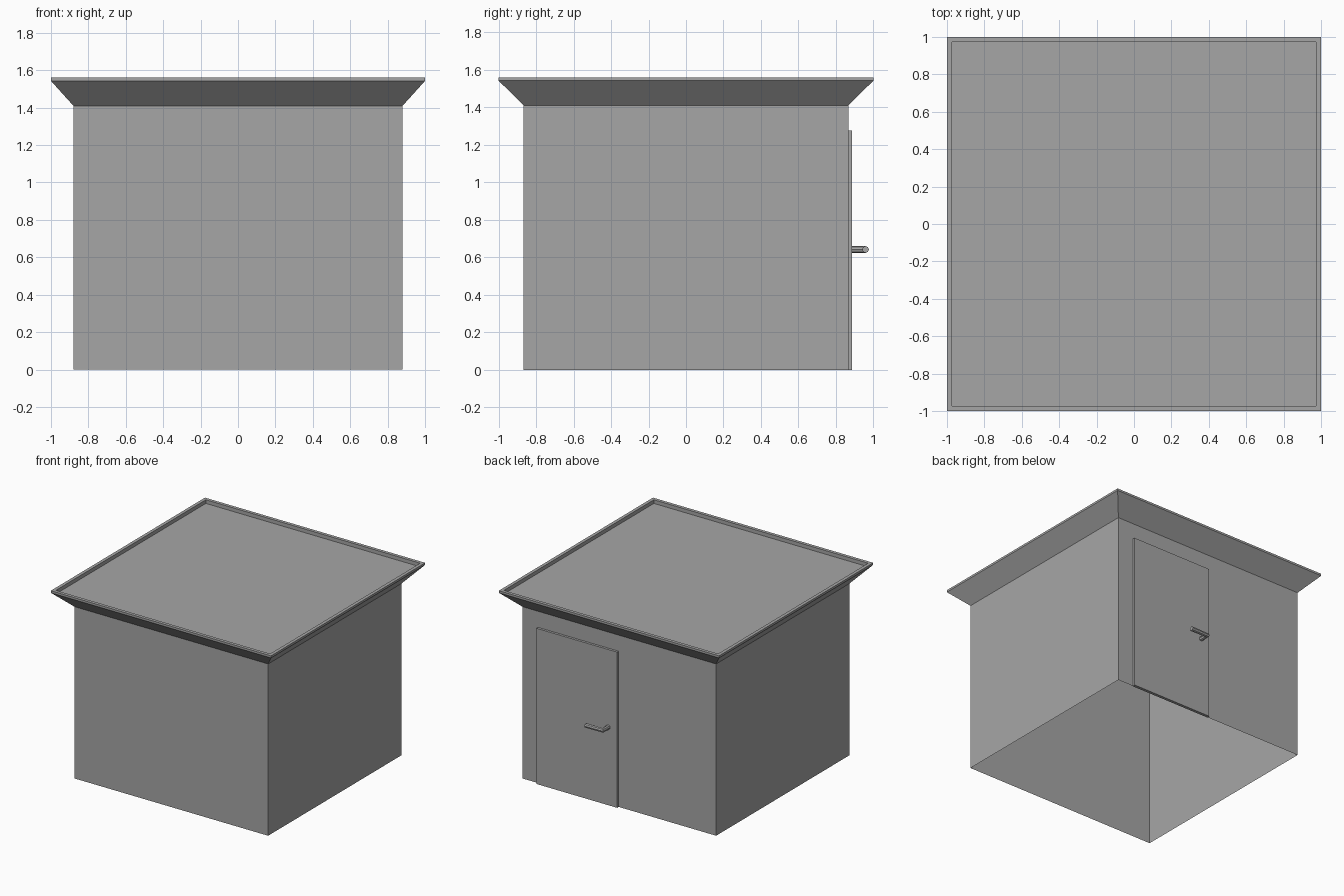
import bpy
import bmesh

cube = bpy.data.objects.get("Cube")
if cube:
    bpy.data.objects.remove(cube, do_unlink=True)

# One plain grey for every part
grey = bpy.data.materials.new("plain_grey")
grey.use_nodes = True
colour = (0.38, 0.38, 0.38, 1)
grey.diffuse_color = colour
grey.node_tree.nodes["Principled BSDF"].inputs["Base Color"].default_value = colour


def add_mesh(name, bm):
    mesh = bpy.data.meshes.new(name)
    bm.to_mesh(mesh)
    bm.free()
    mesh.materials.append(grey)
    obj = bpy.data.objects.new(name, mesh)
    bpy.context.collection.objects.link(obj)
    return obj


def rectangle_shell(name, rings, cap_top=False):
    """Join stacked rectangles, each given as half width, half depth, height."""
    bm = bmesh.new()
    loops = [[bm.verts.new((sx * w, sy * d, z))
              for sx, sy in ((-1, -1), (1, -1), (1, 1), (-1, 1))]
             for w, d, z in rings]
    for low, high in zip(loops, loops[1:]):
        for i in range(4):
            j = (i + 1) % 4
            bm.faces.new((low[i], low[j], high[j], high[i]))
    if cap_top:
        bm.faces.new(loops[-1])
    return add_mesh(name, bm)


def box(name, low, high):
    bm = bmesh.new()
    bmesh.ops.create_cube(bm, size=1)
    for v in bm.verts:
        for a in range(3):
            v.co[a] = low[a] if v.co[a] < 0 else high[a]
    return add_mesh(name, bm)


half_w, half_d, wall_top = 0.88, 0.866, 1.41
rim, rim_top = 0.973, 1.56

# Hollow walls, open underneath
rectangle_shell("walls", [(half_w, half_d, 0), (half_w, half_d, wall_top)])

# Flared eaves, raised rim and sunken flat roof
rectangle_shell("roof", [
    (half_w, half_d, wall_top),
    (1, 1, 1.543),
    (1, 1, rim_top),
    (rim, rim, rim_top),
    (rim, rim, 1.53),
], cap_top=True)

# Door on the back wall
box("door", (0.005, half_d - 0.004, 0), (0.737, 0.886, 1.278))

# Bent lever handle
curve = bpy.data.curves.new("door_handle", "CURVE")
curve.dimensions = "3D"
curve.bevel_depth = 0.018
curve.bevel_resolution = 2
curve.use_fill_caps = True
spline = curve.splines.new("POLY")
path = [(0.085, 0.88, 0.642), (0.085, 0.958, 0.642), (0.24, 0.958, 0.642)]
spline.points.add(len(path) - 1)
for point, co in zip(spline.points, path):
    point.co = (*co, 1)
curve.materials.append(grey)
handle = bpy.data.objects.new("door_handle", curve)
bpy.context.collection.objects.link(handle)
bpy.ops.object.select_all(action="DESELECT")
handle.select_set(True)
bpy.context.view_layer.objects.active = handle
bpy.ops.object.convert(target="MESH")
bpy.ops.object.shade_smooth_by_angle()
